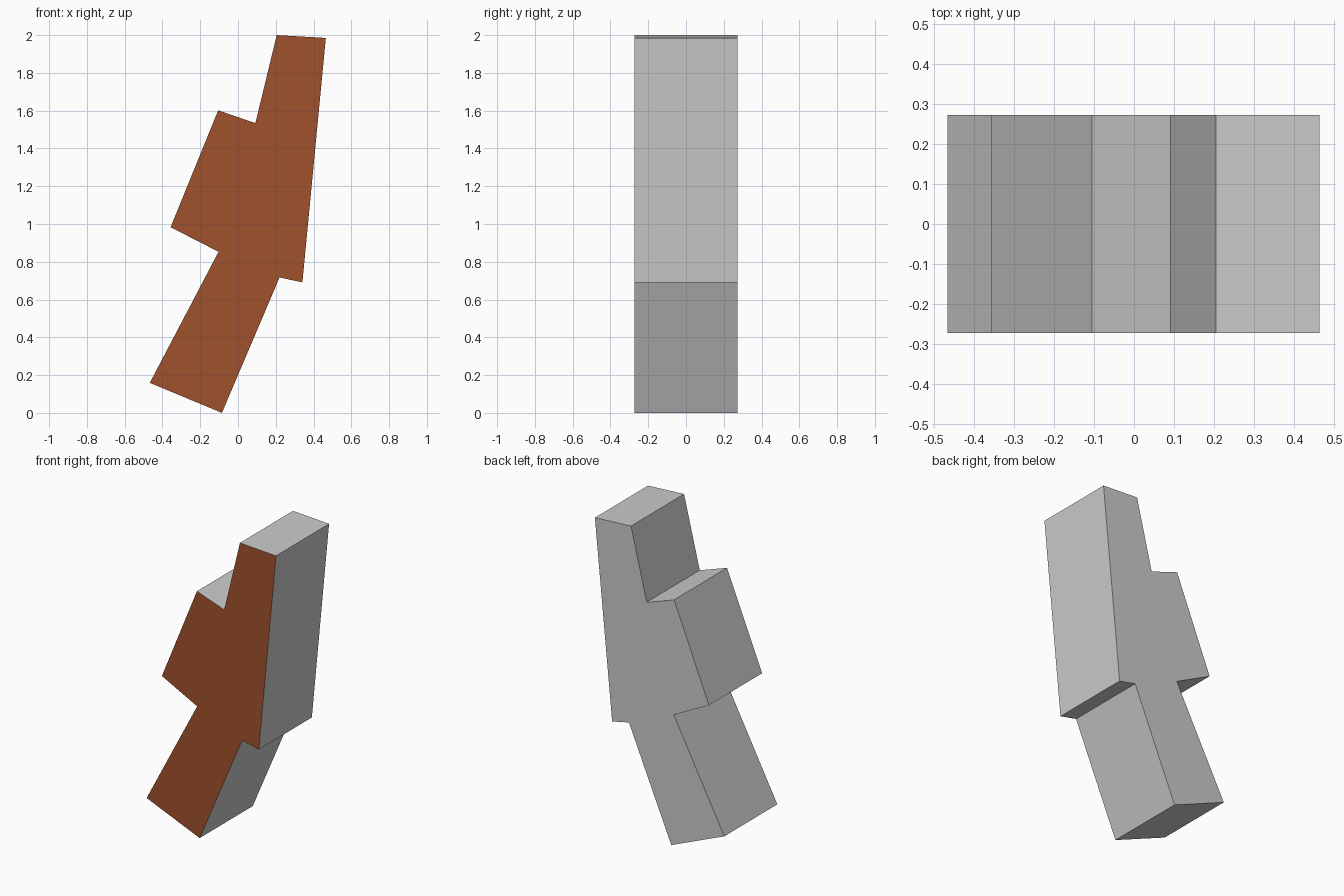
import bpy
import bmesh

if "Cube" in bpy.data.objects:
    bpy.data.objects.remove(bpy.data.objects["Cube"])

HALF_DEPTH = 0.273

# Bolt outline as (x, z), clockwise seen from the front
OUTLINE = [
    (0.205, 2.0), (0.465, 1.985), (0.341, 0.691), (0.22, 0.717), (-0.085, 0.0),
    (-0.467, 0.159), (-0.103, 0.853), (-0.357, 0.983), (-0.105, 1.602), (0.092, 1.534),
]

# Front face outline extruded backwards
bm = bmesh.new()
front = bm.faces.new([bm.verts.new((x, -HALF_DEPTH, z)) for x, z in reversed(OUTLINE)])
ext = bmesh.ops.extrude_face_region(bm, geom=[front], use_keep_orig=True)
back_verts = [g for g in ext["geom"] if isinstance(g, bmesh.types.BMVert)]
bmesh.ops.translate(bm, verts=back_verts, vec=(0, 2 * HALF_DEPTH, 0))
bmesh.ops.recalc_face_normals(bm, faces=bm.faces)

# Only the front face is coloured
for face in bm.faces:
    face.material_index = 1 if face.normal.y < -0.9 else 0

mesh = bpy.data.meshes.new("lightning_bolt")
bm.to_mesh(mesh)
bm.free()

# Empty first slot keeps the sides and back plain grey
brown = bpy.data.materials.new("brown_front")
brown.diffuse_color = (0.352, 0.084, 0.026, 1.0)
brown.use_nodes = True
brown.node_tree.nodes["Principled BSDF"].inputs["Base Color"].default_value = brown.diffuse_color
mesh.materials.append(None)
mesh.materials.append(brown)

bolt = bpy.data.objects.new("lightning_bolt", mesh)
bpy.context.collection.objects.link(bolt)
